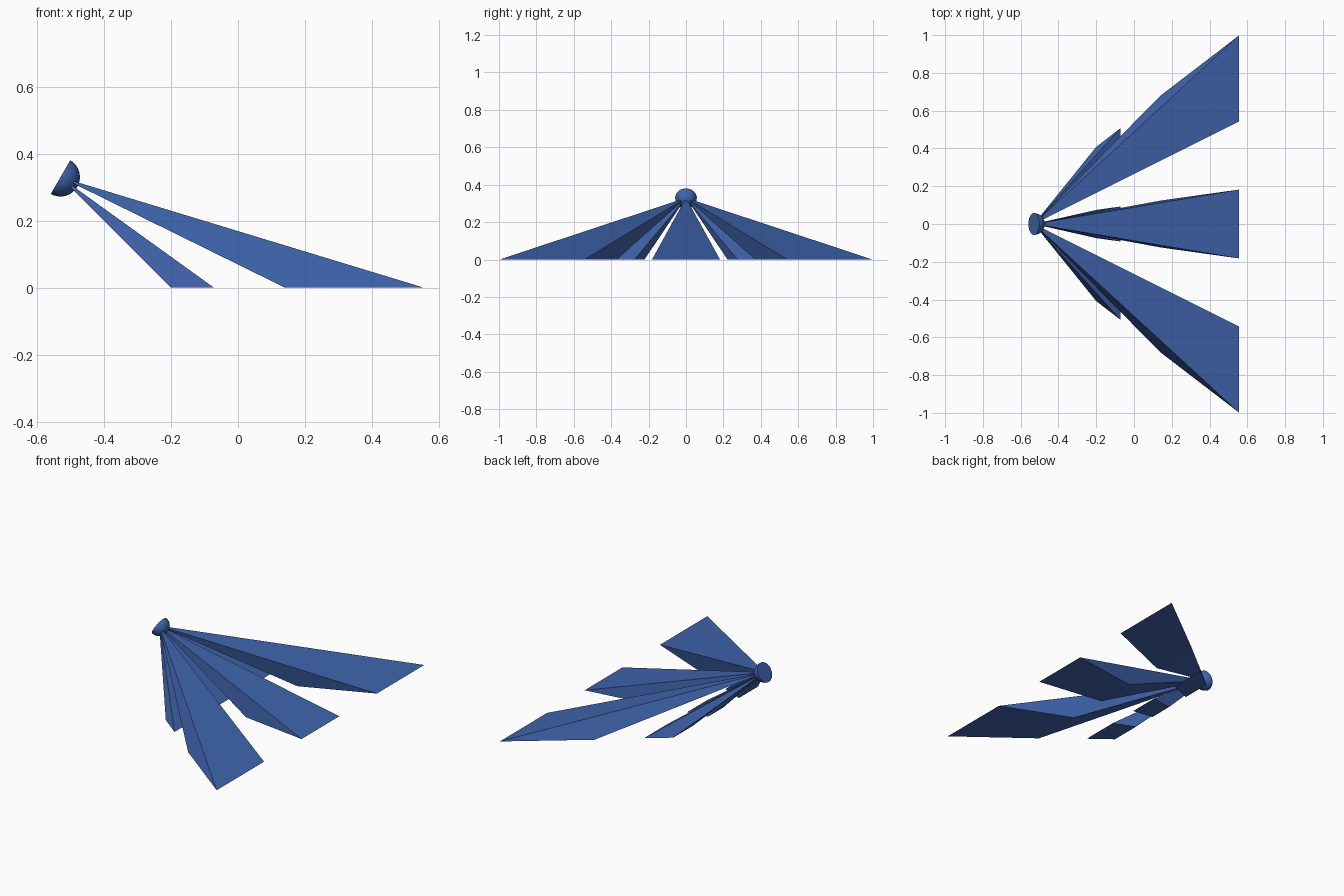
import bpy, bmesh, math
from mathutils import Matrix, Vector

if "Cube" in bpy.data.objects:
    bpy.data.objects.remove(bpy.data.objects["Cube"])

blue = bpy.data.materials.new("blue")
blue.diffuse_color = (0.05, 0.128, 0.415, 1)
blue.use_nodes = True
blue.node_tree.nodes["Principled BSDF"].inputs["Base Color"].default_value = blue.diffuse_color

SOURCE = Vector((-0.53, 0, 0.33))
RADIUS = 0.058


def make_object(name, bm):
    bmesh.ops.recalc_face_normals(bm, faces=bm.faces)
    mesh = bpy.data.meshes.new(name)
    bm.to_mesh(mesh)
    bm.free()
    mesh.materials.append(blue)
    obj = bpy.data.objects.new(name, mesh)
    bpy.context.collection.objects.link(obj)
    return obj


def beam(name, x_near, x_far, near_y, far_y):
    """Pyramid from the lamp centre to a four-sided patch on the ground."""
    bm = bmesh.new()
    tip = bm.verts.new(SOURCE)
    base = [bm.verts.new((x, y, 0)) for x, y in
            ((x_near, near_y[0]), (x_far, far_y[0]),
             (x_far, far_y[1]), (x_near, near_y[1]))]
    bm.faces.new(base)
    for i in range(4):
        bm.faces.new((tip, base[i], base[(i + 1) % 4]))
    make_object(name, bm)


# Two rows of three beams; each side beam spans inner to outer multiples
# of the half width of the middle beam
rows = (("far", 0.14, 0.555, 0.124, 0.182),
        ("near", -0.20, -0.072, 0.0745, 0.0925))
INNER, OUTER = 2.98, 5.48
for row, x0, x1, w0, w1 in rows:
    beam(row + "_middle_beam", x0, x1, (-w0, w0), (-w1, w1))
    for side, s in (("left", 1), ("right", -1)):
        beam(f"{row}_{side}_beam", x0, x1,
             (s * INNER * w0, s * OUTER * w0), (s * INNER * w1, s * OUTER * w1))

# Half-sphere lamp, dome tilted down towards the beams, flat back closed
bm = bmesh.new()
bmesh.ops.create_uvsphere(bm, u_segments=32, v_segments=16, radius=RADIUS)
cut = bmesh.ops.bisect_plane(bm, geom=bm.verts[:] + bm.edges[:] + bm.faces[:],
                             plane_co=(0, 0, 0), plane_no=(0, 0, 1),
                             clear_inner=True)
rim = [e for e in bm.edges if e.is_boundary]
bmesh.ops.holes_fill(bm, edges=rim, sides=0)
bmesh.ops.transform(bm, verts=bm.verts,
                    matrix=Matrix.Translation(SOURCE)
                    @ Matrix.Rotation(math.radians(120), 4, 'Y'))
lamp = make_object("lamp_dome", bm)
bpy.ops.object.select_all(action='DESELECT')
lamp.select_set(True)
bpy.context.view_layer.objects.active = lamp
bpy.ops.object.shade_smooth_by_angle(angle=math.radians(35))
